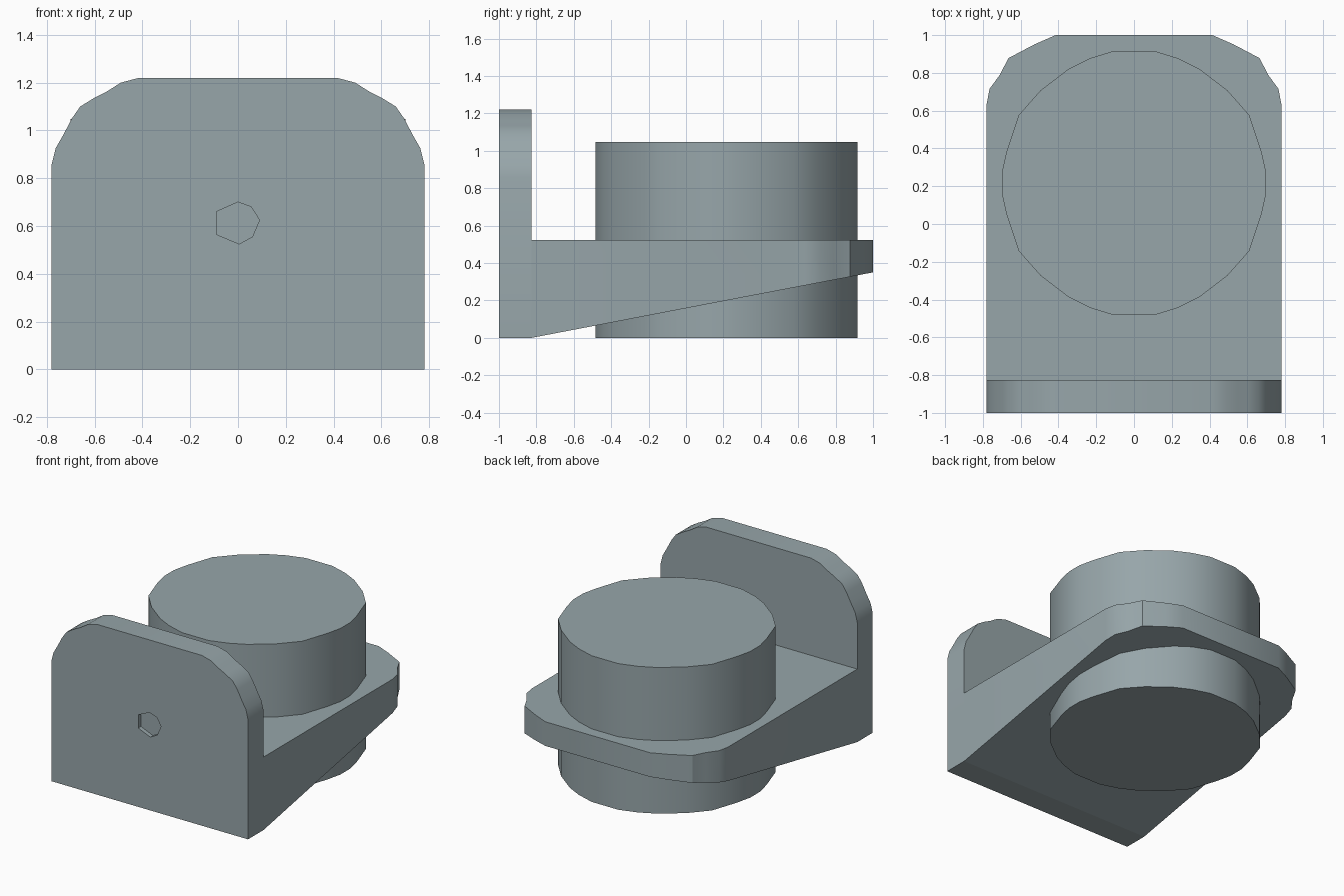
import bpy, bmesh, math
from mathutils import Vector

cube = bpy.data.objects.get("Cube")
if cube:
    bpy.data.objects.remove(cube, do_unlink=True)

# Single blue-grey material
COLOR = (0.31, 0.38, 0.40, 1.0)
mat = bpy.data.materials.new("blue grey")
mat.use_nodes = True
mat.diffuse_color = COLOR
mat.node_tree.nodes["Principled BSDF"].inputs["Base Color"].default_value = COLOR


def mirror_x(half):
    """Close a right-hand outline with its mirror image across x = 0."""
    return half + [(-x, v) for x, v in reversed(half)]


def finish(name, bm, angle=32):
    bmesh.ops.recalc_face_normals(bm, faces=bm.faces)
    mesh = bpy.data.meshes.new(name)
    bm.to_mesh(mesh)
    bm.free()
    mesh.materials.append(mat)
    obj = bpy.data.objects.new(name, mesh)
    bpy.context.collection.objects.link(obj)
    bpy.ops.object.select_all(action='DESELECT')
    obj.select_set(True)
    bpy.context.view_layer.objects.active = obj
    bpy.ops.object.shade_smooth_by_angle(angle=math.radians(angle))
    return obj


def ring(bm, points):
    return [bm.verts.new(p) for p in points]


def bridge(bm, a, b):
    n = len(a)
    for i in range(n):
        j = (i + 1) % n
        bm.faces.new((a[i], a[j], b[j], b[i]))


# Upright plate with rounded top corners and a shallow recess in its front
plate = mirror_x([(0.78, 0), (0.78, 0.857), (0.763, 0.925), (0.73, 0.983),
                  (0.695, 1.05), (0.66, 1.10), (0.605, 1.134), (0.55, 1.162),
                  (0.49, 1.20), (0.415, 1.22)])
recess = [(0, 0.70), (0.055, 0.68), (0.09, 0.625), (0.06, 0.555),
          (0.005, 0.525), (-0.09, 0.565), (-0.09, 0.66)]
FRONT, BACK, DEPTH = -1.0, -0.825, 0.03
bm = bmesh.new()
front = ring(bm, [(x, FRONT, z) for x, z in plate])
back = ring(bm, [(x, BACK, z) for x, z in plate])
rim = ring(bm, [(x, FRONT, z) for x, z in recess])
floor = ring(bm, [(x, FRONT + DEPTH, z) for x, z in recess])
bridge(bm, front, back)
bridge(bm, rim, floor)
bm.faces.new(back)
bm.faces.new(floor)
edges = [bm.edges.get((r[i - 1], r[i])) for r in (front, rim) for i in range(len(r))]
bmesh.ops.triangle_fill(bm, edges=edges, use_beauty=True, normal=Vector((0, -1, 0)))
finish("upright_plate", bm)

# Wedge-shaped shelf: flat top, underside rising towards the back
shelf = mirror_x([(0.78, BACK), (0.78, 0.635), (0.765, 0.715), (0.71, 0.79),
                  (0.665, 0.878), (0.525, 0.952), (0.415, 1.0)])
bm = bmesh.new()
top = ring(bm, [(x, y, 0.523) for x, y in shelf])
under = ring(bm, [(x, y, 0.35 * (y - BACK) / (1 - BACK)) for x, y in shelf])
bridge(bm, top, under)
bm.faces.new(top)
bm.faces.new(under)
finish("wedge_shelf", bm)

# Round drum passing through the shelf
quarter = [(0.70, 0.055), (0.675, 0.165), (0.61, 0.36), (0.495, 0.49),
           (0.345, 0.605), (0.235, 0.66), (0.105, 0.70)]
half = [(x, -y) for x, y in reversed(quarter)] + quarter
drum = mirror_x(half)
bm = bmesh.new()
low = ring(bm, [(x, y + 0.217, 0) for x, y in drum])
high = ring(bm, [(x, y + 0.217, 1.047) for x, y in drum])
bridge(bm, low, high)
bm.faces.new(low)
bm.faces.new(high)
finish("drum", bm)
